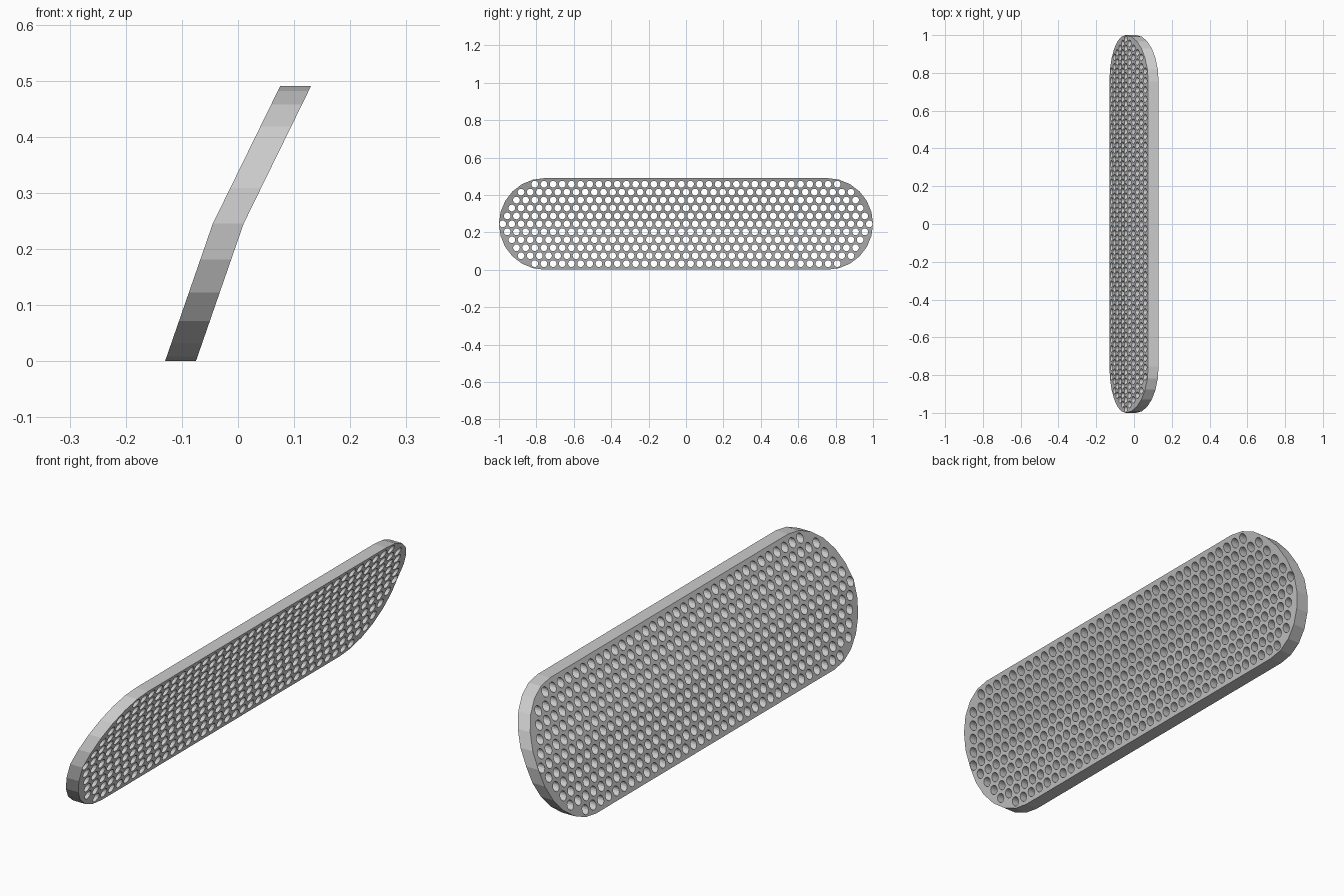
import bpy, bmesh
from math import sin, cos, pi, radians

cube = bpy.data.objects.get("Cube")
if cube:
    bpy.data.objects.remove(cube, do_unlink=True)

RADIUS = 0.245        # half height and end radius of the panel
END = 1 - RADIUS      # centre of each rounded end
THICK = 0.055
PITCH = 0.049         # hole spacing along a row
ROW = 0.0425          # spacing between rows
HOLE = 0.018


def add_loop(curve, points):
    spline = curve.splines.new('POLY')
    spline.points.add(len(points) - 1)
    for p, (u, v) in zip(spline.points, points):
        p.co = (u, v, 0, 1)
    spline.use_cyclic_u = True


def arc(cx, cy, r, start, stop, steps):
    angles = [radians(start + (stop - start) * i / steps) for i in range(steps + 1)]
    return [(cx + r * cos(a), cy + r * sin(a)) for a in angles]


# Flat perforated panel: rounded outline with staggered holes
curve = bpy.data.curves.new("panel_profile", 'CURVE')
curve.dimensions = '2D'
curve.fill_mode = 'BOTH'
curve.extrude = THICK / 2
add_loop(curve, arc(END, 0, RADIUS, -90, 90, 12) + arc(-END, 0, RADIUS, 90, 270, 12))
for row in range(-5, 6):
    v = row * ROW
    for col in range(-21, 22):
        u = (col + 0.5 * (row % 2)) * PITCH
        beyond = max(abs(u) - END, 0)
        if (beyond ** 2 + v ** 2) ** 0.5 < RADIUS - HOLE:
            add_loop(curve, arc(u, v, HOLE, 0, 360, 16)[:-1])

profile = bpy.data.objects.new("panel_profile", curve)
bpy.context.collection.objects.link(profile)
bpy.context.view_layer.update()
deps = bpy.context.evaluated_depsgraph_get()
mesh = bpy.data.meshes.new_from_object(profile.evaluated_get(deps))
bpy.data.objects.remove(profile, do_unlink=True)

# Stand the panel up and lean it, with a crease along the middle
bm = bmesh.new()
bm.from_mesh(mesh)
bmesh.ops.remove_doubles(bm, verts=bm.verts, dist=1e-5)
bmesh.ops.bisect_plane(bm, geom=bm.verts[:] + bm.edges[:] + bm.faces[:], dist=1e-5,
                       plane_co=(0, 0, 0), plane_no=(0, 1, 0))
for vert in bm.verts:
    u, v, w = vert.co
    slope = 0.12 if v > 0 else 0.085
    vert.co = (w - 0.0175 + v / RADIUS * slope, u, v + RADIUS)
bmesh.ops.recalc_face_normals(bm, faces=bm.faces)
for face in bm.faces:
    face.smooth = False
bm.to_mesh(mesh)
bm.free()

# Grey metal
grey = bpy.data.materials.new("grey_metal")
grey.use_nodes = True
colour = (0.6, 0.6, 0.6, 1)
grey.diffuse_color = colour
grey.node_tree.nodes["Principled BSDF"].inputs["Base Color"].default_value = colour
mesh.materials.clear()
mesh.materials.append(grey)

mesh.name = "perforated_panel"
panel = bpy.data.objects.new("perforated_panel", mesh)
bpy.context.collection.objects.link(panel)
